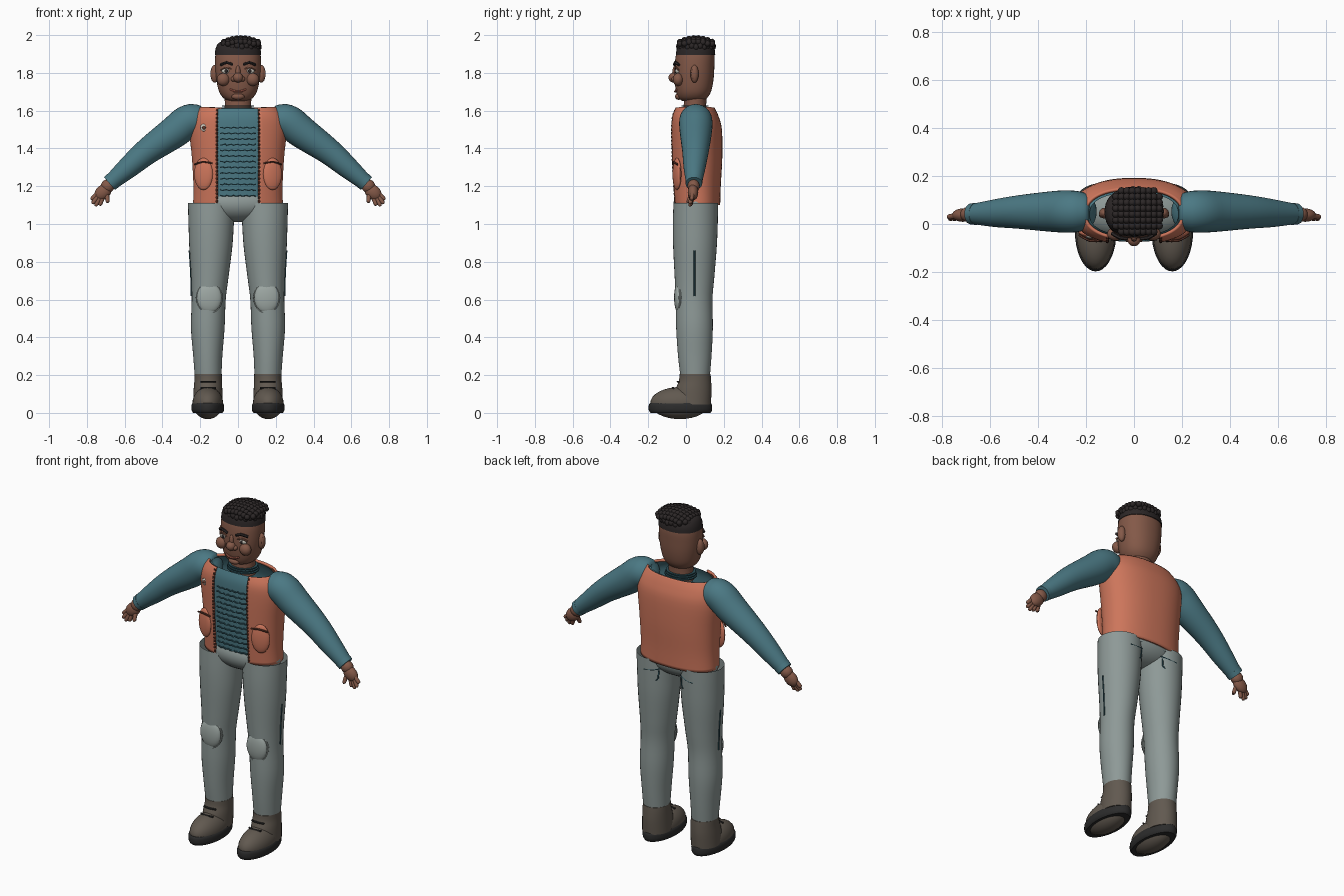
import bpy, bmesh
from math import sin, cos, pi, radians
from mathutils import Vector, Matrix

if "Cube" in bpy.data.objects:
    bpy.data.objects.remove(bpy.data.objects["Cube"])


def material(name, r, g, b):
    m = bpy.data.materials.new(name)
    m.diffuse_color = (r, g, b, 1)
    m.use_nodes = True
    m.node_tree.nodes["Principled BSDF"].inputs["Base Color"].default_value = m.diffuse_color
    return m


SKIN = material("skin", .23, .10, .065)
VEST = material("vest_orange", .61, .18, .105)
TRIM = material("seam_brown", .12, .04, .025)
TEAL = material("shirt_teal", .07, .19, .23)
DTEAL = material("rib_teal", .025, .08, .10)
PANTS = material("trouser_grey", .27, .32, .31)
PAD = material("pad_grey", .34, .39, .37)
BOOT = material("boot_brown", .12, .10, .08)
SOLE = material("sole", .025, .025, .025)
HAIR = material("hair", .025, .02, .02)
WHITE = material("eye_white", .6, .57, .5)
LIP = material("lip", .30, .09, .06)


def finish(name, bm, mat, angle=40):
    bmesh.ops.recalc_face_normals(bm, faces=bm.faces)
    me = bpy.data.meshes.new(name)
    bm.to_mesh(me)
    bm.free()
    me.materials.append(mat)
    me.polygons.foreach_set("use_smooth", [True] * len(me.polygons))
    me.set_sharp_from_angle(angle=radians(angle))
    ob = bpy.data.objects.new(name, me)
    bpy.context.collection.objects.link(ob)
    return ob


def smooth(rows, k=4):
    # Catmull-Rom through a list of number rows
    p = [rows[0]] + list(rows) + [rows[-1]]
    out = []
    for i in range(1, len(p) - 2):
        for j in range(k):
            t = j / k
            out.append([.5 * (2*b + (c-a)*t + (2*a-5*b+4*c-d)*t*t + (3*b-a-3*c+d)*t**3)
                        for a, b, c, d in zip(*p[i-1:i+3])])
    return out + [list(rows[-1])]


def skin_rings(name, rings, mat, closed=True, cap=True):
    bm = bmesh.new()
    vs = [[bm.verts.new(v) for v in r] for r in rings]
    n = len(vs[0])
    for a, b in zip(vs, vs[1:]):
        for i in range(n if closed else n - 1):
            j = (i + 1) % n
            bm.faces.new((a[i], a[j], b[j], b[i]))
    if cap and closed:
        bm.faces.new(vs[0])
        bm.faces.new(vs[-1])
    return finish(name, bm, mat)


def loft(name, secs, mat, n=36, p=2.0, gap=0, cap=True):
    # sections: z, centre x, half width, front y, back y; gap = half width of front opening
    rings = []
    for z, cx, rx, y0, y1 in smooth(secs):
        cy, ry, ring = (y0 + y1) / 2, (y1 - y0) / 2, []
        for i in range(n if not gap else n + 1):
            a0 = gap / rx
            a = -pi / 2 + a0 + (2*pi - 2*a0) * i / n
            f = lambda v: (1 if v > 0 else -1) * abs(v) ** (2 / p)
            ring.append((cx + rx * f(cos(a)), cy + ry * f(sin(a)), z))
        rings.append(ring)
    return skin_rings(name, rings, mat, not gap, cap)


def tube(name, pts, mat, n=24, k=4, cap=True):
    # points: x, y, z, radius
    q = smooth(pts, k)
    rings = []
    for i, (x, y, z, r) in enumerate(q):
        a, b = q[max(i-1, 0)], q[min(i+1, len(q)-1)]
        rot = (Vector(b[:3]) - Vector(a[:3])).to_track_quat('Z', 'Y')
        rings.append([Vector((x, y, z)) + rot @ Vector((r*cos(t*2*pi/n), r*sin(t*2*pi/n), 0))
                      for t in range(n)])
    return skin_rings(name, rings, mat, True, cap)


def line(name, pts, r, mat, k=2):
    return tube(name, [(*p, r) for p in pts], mat, 6, k)


def ball(name, loc, size, mat, seg=24, rot=(0, 'Y')):
    bm = bmesh.new()
    bmesh.ops.create_uvsphere(bm, u_segments=seg, v_segments=seg // 2, radius=1,
        matrix=Matrix.Translation(loc) @ Matrix.Rotation(rot[0], 4, rot[1]) @ Matrix.Diagonal((*size, 1)))
    return finish(name, bm, mat)


BODY = [(1.10, 0, .232, -.062, .175), (1.20, 0, .230, -.070, .178), (1.35, 0, .238, -.078, .186),
        (1.50, 0, .252, -.080, .184), (1.57, 0, .238, -.076, .166), (1.615, 0, .20, -.06, .145)]


def on_body(x, z, back=False, off=.004):
    # point on the vest surface
    for a, b in zip(BODY, BODY[1:]):
        if a[0] <= z <= b[0] or b is BODY[-1]:
            t = (z - a[0]) / (b[0] - a[0])
            _, _, rx, y0, y1 = [u + (v - u) * t for u, v in zip(a, b)]
            break
    h = (1 - min(abs(x) / rx, 1) ** 2.3) ** (1 / 2.3) * (y1 - y0) / 2
    return (x, (y0 + y1) / 2 + (h + off if back else -h - off), z)


# Torso: open shirt tube, open-fronted vest, pelvis
loft("shirt_body", [(z - (.02 if z < 1.15 else .004), c, r - .014, a + .012, b - .014)
     for z, c, r, a, b in BODY], TEAL, 48, 2.3, cap=False)
vest = loft("vest", BODY, VEST, 64, 2.3, gap=.10)
sol = vest.modifiers.new("thickness", 'SOLIDIFY')
sol.thickness, sol.offset = .012, 0
ball("pelvis", (0, .052, 1.11), (.24, .118, .10), PANTS, 32)
for i in range(3):
    loft("waist_rib", [(1.088 + .007*i, 0, .222, -.057, .165), (1.092 + .007*i, 0, .222, -.057, .165)], DTEAL, 40, 2.3)

# Shirt ribs, wavy
for i in range(14):
    z = 1.12 + .03 * i
    line("shirt_rib", [on_body(-.095 + .19*j/16, z + .003*sin(j*2.2 + i), off=-.009) for j in range(17)],
         .004, DTEAL, 1)

# Vest stitching
line("back_yoke_seam", [on_body(x, 1.45 + .2*abs(x), True, .001) for x in (-.19, -.12, -.06, 0, .06, .12, .19)], .004, TRIM)
line("back_hem_mark", [on_body(x, 1.14, True, .001) for x in (-.03, 0, .03)], .003, TRIM)
ball("badge", on_body(-.18, 1.51, off=.006), (.02, .007, .02), WHITE)
ball("badge_centre", on_body(-.18, 1.51, off=.012), (.010, .006, .010), TRIM, 12)

# Neck, collar and head
loft("neck", [(1.58, 0, .075, -.015, .11), (1.63, 0, .070, -.012, .107), (1.70, 0, .072, -.01, .11)], SKIN)
for i in range(3):
    r = .092 - .004*i
    loft("collar_ring", [(1.600 + .011*i, 0, r, .048 - r*.85, .048 + r*.85),
                         (1.606 + .011*i, 0, r, .048 - r*.85, .048 + r*.85)], DTEAL)
loft("head", [(1.652, 0, .045, -.02, .09), (1.665, 0, .075, -.038, .11), (1.70, 0, .100, -.052, .132),
     (1.76, 0, .114, -.060, .145), (1.83, 0, .121, -.060, .150), (1.90, 0, .119, -.052, .150),
     (1.945, 0, .100, -.03, .13), (1.965, 0, .05, .0, .09)], SKIN, 40, 2.2)
ball("nose", (0, -.066, 1.775), (.027, .027, .026), SKIN)
ball("nose_bridge", (0, -.057, 1.80), (.014, .016, .04), SKIN, 16)
line("mouth", [(-.042, -.048, 1.712), (-.02, -.055, 1.703), (0, -.057, 1.701), (.02, -.055, 1.703), (.042, -.048, 1.712)], .007, LIP, 4)
ball("chin", (0, -.038, 1.675), (.035, .02, .018), SKIN, 16)

# Hair: cap and rows of curls
loft("hair_cap", [(1.895, 0, .123, -.054, .155), (1.93, 0, .118, -.048, .150), (1.96, 0, .10, -.03, .13),
     (1.978, 0, .05, .01, .10)], HAIR, 40, 2.2)
for i in range(9):
    for j in range(8):
        u, v = (i - 4) / 4, (j - 3.5) / 3.5
        d = u*u + v*v
        if d < 1.75:
            ball("curl", (.015 + .090*u, .053 + .085*v, 1.984 - .019*d), (.016, .016, .016), HAIR, 12)
for i in range(26):
    a = i * 2 * pi / 26
    ball("side_curl", (.008 + .102*cos(a), .053 + .09*sin(a), 1.937 + .006*(i % 2)), (.016, .016, .018), HAIR, 12)

for s, side in ((-1, "right"), (1, "left")):
    def S(pts):
        return [(s * p[0], *p[1:]) for p in pts]

    # Face details
    ball(side + "_ear", (s*.124, .045, 1.795), (.022, .022, .047), SKIN)
    ball(side + "_ear_inner", (s*.138, .04, 1.795), (.008, .013, .03), SKIN, 16)
    ball(side + "_cheek", (s*.078, -.042, 1.765), (.034, .028, .034), SKIN)
    ball(side + "_eye", (s*.062, -.044, 1.81), (.025, .013, .015), WHITE)
    ball(side + "_pupil", (s*.062, -.055, 1.81), (.009, .005, .011), HAIR, 12)
    ball(side + "_nostril", (s*.022, -.06, 1.768), (.016, .017, .015), SKIN, 16)
    line(side + "_eyelid", S([(.034, -.053, 1.818), (.06, -.054, 1.829), (.09, -.04, 1.815)]), .005, SKIN)
    line(side + "_brow", S([(.028, -.06, 1.842), (.06, -.057, 1.855), (.092, -.038, 1.842)]), .008, HAIR)

    # Vest edge beading, shoulder seams, pocket
    for i in range(26):
        ball(side + "_edge_bead", on_body(s*.112, 1.10 + .02*i, off=.003), (.007, .007, .009), TRIM, 8)
    line(side + "_shoulder_seam", [on_body(s*x, z) for x, z in ((.13, 1.60), (.17, 1.585), (.215, 1.565))], .004, TRIM)
    line(side + "_back_shoulder_seam", [on_body(s*x, z, True) for x, z in ((.15, 1.585), (.18, 1.56), (.21, 1.53))], .004, TRIM)
    ball(side + "_pocket", (s*.183, -.048, 1.265), (.052, .018, .085), VEST, 24, (s*radians(18), 'Z'))
    line(side + "_pocket_flap", S([(.135, -.068, 1.32), (.185, -.07, 1.33), (.23, -.045, 1.315)]), .005, TRIM)

    # Sleeve with rounded shoulder
    tube(side + "_sleeve", S([(.165, .052, 1.565, .02), (.18, .052, 1.56, .062), (.22, .052, 1.553, .082),
         (.27, .052, 1.54, .088), (.34, .052, 1.485, .085), (.48, .05, 1.385, .070),
         (.58, .045, 1.30, .058), (.675, .042, 1.218, .042)]), TEAL, 32)
    tube(side + "_sleeve_hem", S([(.66, .042, 1.231, .046), (.68, .042, 1.214, .044)]), TEAL, 24)

    # Hand
    ball(side + "_wrist", (s*.69, .04, 1.20), (.036, .032, .036), SKIN)
    ball(side + "_palm", (s*.715, .037, 1.168), (.050, .028, .038), SKIN, 24, (s*radians(42), 'Y'))
    for name, x, y, z, bx, bz in (("index", .73, .025, 1.103, .715, 1.145), ("middle", .752, .022, 1.100, .73, 1.145),
                                  ("ring", .768, .022, 1.112, .74, 1.15), ("little", .774, .03, 1.132, .745, 1.16),
                                  ("thumb", .69, .012, 1.118, .695, 1.165)):
        tube(f"{side}_{name}_finger", S([(bx, .035, bz, .013), ((x+bx)/2, (y+.033)/2, (z+bz)/2, .0115),
             (x, y, z, .010), (x + (x-bx)*.12, y, z + (z-bz)*.12, .004)]), SKIN, 12, 3)

    # Trouser leg, side seam, back pocket seam, knee pad
    loft(side + "_trouser_leg", [(.18, s*.158, .070, -.028, .125), (.30, s*.160, .077, -.042, .135),
         (.45, s*.160, .089, -.052, .142), (.60, s*.155, .090, -.054, .140), (.72, s*.149, .099, -.060, .150),
         (.88, s*.144, .114, -.068, .163), (1.0, s*.142, .120, -.070, .168), (1.11, s*.140, .125, -.066, .170)],
         PANTS, 36, cap=False)
    line(side + "_leg_seam", S([(.247, .045, .62), (.250, .045, .74), (.258, .045, .86)]), .004, DTEAL)
    line(side + "_back_pocket_seam", S([(.06, .142, 1.06), (.11, .163, 1.045), (.16, .166, 1.04)]), .004, DTEAL)
    line(side + "_back_pocket_drop", S([(.075, .150, 1.045), (.078, .150, 1.0), (.09, .154, .985)]), .004, DTEAL)
    ball(side + "_knee_pad", (s*.152, -.04, .61), (.066, .023, .082), PAD)
    line(side + "_knee_pad_rim", [(s*.152 + .067*cos(a*pi/12), -.046 + .017*cos(a*pi/12)**2, .61 + .083*sin(a*pi/12))
         for a in range(25)], .005, PAD, 1)

    # Boot
    loft(side + "_sole", [(0, s*.16, .078, -.188, .130), (.015, s*.16, .086, -.197, .138),
         (.04, s*.16, .086, -.197, .138), (.052, s*.16, .080, -.19, .132)], SOLE, 36)
    ball(side + "_boot_foot", (s*.16, -.032, .052), (.081, .157, .085), BOOT, 32)
    loft(side + "_boot_shaft", [(.045, s*.16, .078, -.06, .132), (.12, s*.159, .076, -.055, .135),
         (.17, s*.158, .073, -.038, .133), (.205, s*.158, .072, -.034, .130)], BOOT)
    line(side + "_boot_lace", [(s*.158 + d, -.045 + 4*d*d, .165) for d in (-.04, 0, .04)], .005, SOLE)
    line(side + "_boot_lower_lace", [(s*.158 + d, -.072 + 4*d*d, .132) for d in (-.04, 0, .04)], .005, SOLE)
